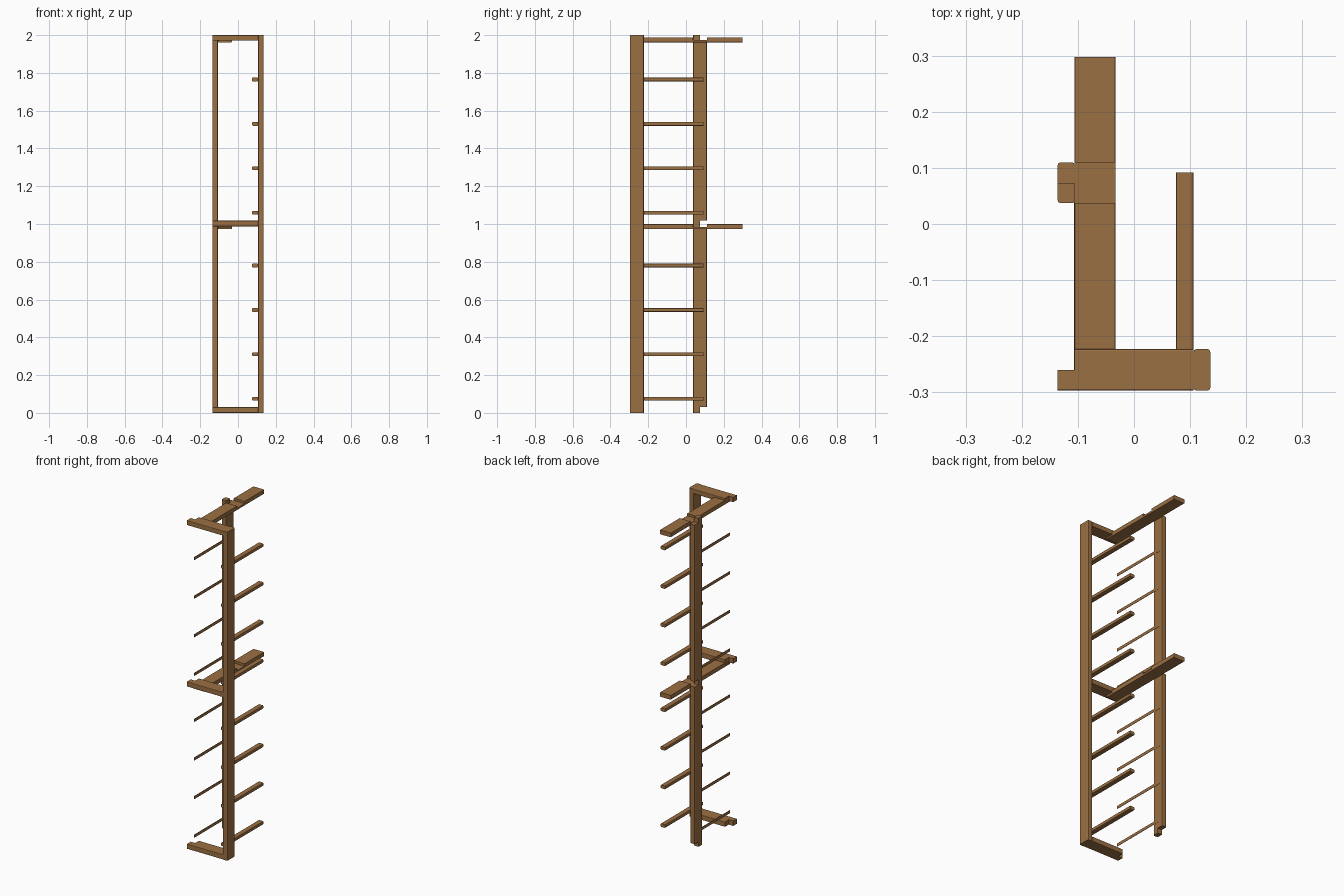
import bpy, bmesh
from mathutils import Vector

if "Cube" in bpy.data.objects:
    bpy.data.objects.remove(bpy.data.objects["Cube"])

wood = bpy.data.materials.new("brown wood")
wood.diffuse_color = (0.33, 0.16, 0.056, 1)
wood.use_nodes = True
wood.node_tree.nodes["Principled BSDF"].inputs["Base Color"].default_value = wood.diffuse_color


def prism(name, profile, axis, lo, hi, bevel=0.004):
    """Extrude a 2D profile along an axis and round its long edges."""
    def place(p, t):
        return (t, p[0], p[1]) if axis == "x" else (p[0], p[1], t)
    bm = bmesh.new()
    face = bm.faces.new([bm.verts.new(place(p, lo)) for p in profile])
    out = bmesh.ops.extrude_face_region(bm, geom=[face])
    verts = [g for g in out["geom"] if isinstance(g, bmesh.types.BMVert)]
    shift = Vector((hi - lo, 0, 0)) if axis == "x" else Vector((0, 0, hi - lo))
    bmesh.ops.translate(bm, verts=verts, vec=shift)
    bmesh.ops.recalc_face_normals(bm, faces=bm.faces)
    if bevel:
        long_edges = [e for e in bm.edges if e.calc_length() > 0.15]
        bmesh.ops.bevel(bm, geom=long_edges, offset=bevel, segments=2,
                        profile=0.5, affect='EDGES')
    me = bpy.data.meshes.new(name)
    bm.to_mesh(me)
    bm.free()
    me.materials.append(wood)
    ob = bpy.data.objects.new(name, me)
    bpy.context.collection.objects.link(ob)
    return ob


def rect(a0, a1, b0, b1):
    return [(a0, b0), (a1, b0), (a1, b1), (a0, b1)]


# Front right post, full height
prism("front_post", rect(0.106, 0.136, -0.297, -0.223), "z", 0, 2, 0.005)

# Back left post, half-lapped at the bottom, middle and top
F, M, B = 0.037, 0.073, 0.11
prism("back_post",
      [(F, 0), (M, 0), (M, 0.03), (B, 0.03), (B, 0.985), (M, 0.985),
       (M, 1.018), (B, 1.018), (B, 1.972), (M, 1.972), (M, 2), (F, 2)],
      "x", -0.136, -0.106, 0.005)

# Front crossbars with a half-lap on the left end
for i, z in enumerate((0.0, 0.988, 1.971)):
    prism(f"crossbar_{i}",
          [(-0.136, -0.297), (0.106, -0.297), (0.106, -0.223),
           (-0.106, -0.223), (-0.106, -0.26), (-0.136, -0.26)],
          "z", z, z + (0.029 if i == 2 else 0.03), 0.003)

# Long side rails under the crossbars, notched on top
for i, z in enumerate((0.973, 1.962)):
    n, t = z + 0.012, z + 0.026
    prism(f"long_rail_{i}",
          [(-0.27, z), (0.298, z), (0.298, t), (B, t), (B, n), (F, n),
           (F, t), (-0.223, t), (-0.223, n), (-0.27, n)],
          "x", -0.106, -0.033, 0.002)

# Shelf runners on the right, thin strips on the left
for i in range(8):
    z = (0.075 if i < 4 else 1.06) + 0.235 * (i % 4)
    prism(f"runner_{i}", rect(-0.27, 0.092, z - 0.01, z + 0.01),
          "x", 0.075, 0.106, 0.004)
    prism(f"thin_strip_{i}", rect(-0.27, 0.092, z - 0.009, z + 0.009),
          "x", -0.107, -0.105, 0)
